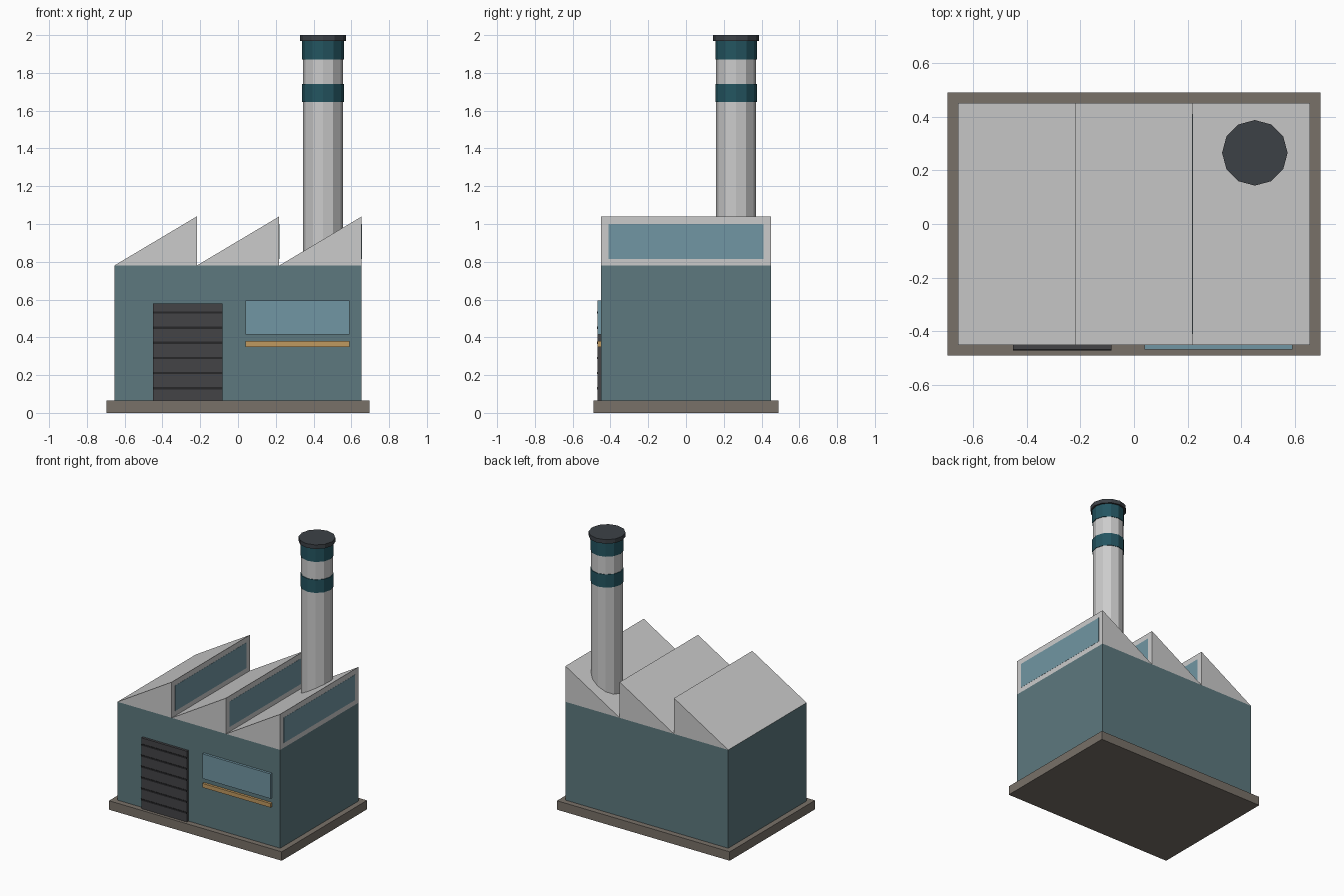
import bpy, bmesh
from math import pi

if "Cube" in bpy.data.objects:
    bpy.data.objects.remove(bpy.data.objects["Cube"])


def material(name, rgb):
    m = bpy.data.materials.new(name)
    m.diffuse_color = (*rgb, 1)
    m.use_nodes = True
    m.node_tree.nodes["Principled BSDF"].inputs["Base Color"].default_value = m.diffuse_color
    return m


TEAL = material("wall_teal", (0.11, 0.19, 0.21))
DARK_TEAL = material("band_teal", (0.017, 0.09, 0.118))
STONE = material("plinth_stone", (0.19, 0.165, 0.14))
CHARCOAL = material("door_charcoal", (0.057, 0.057, 0.062))
BLACK = material("rib_black", (0.02, 0.02, 0.022))
SLATE = material("cap_slate", (0.045, 0.053, 0.062))
GLASS = material("glass_blue", (0.165, 0.305, 0.366))
AMBER = material("trim_amber", (0.53, 0.32, 0.117))


def finish(name, bm, mat):
    bmesh.ops.recalc_face_normals(bm, faces=bm.faces)
    me = bpy.data.meshes.new(name)
    bm.to_mesh(me)
    bm.free()
    ob = bpy.data.objects.new(name, me)
    bpy.context.collection.objects.link(ob)
    if mat:
        me.materials.append(mat)
    return ob


def box(name, x, y, z, mat=None):
    """Box from (min, max) ranges."""
    bm = bmesh.new()
    bmesh.ops.create_cube(bm, size=1)
    for v in bm.verts:
        v.co = [r[0] if c < 0 else r[1] for c, r in zip(v.co, (x, y, z))]
    return finish(name, bm, mat)


def drum(name, radius, z0, z1, mat=None):
    """Twelve-sided chimney section."""
    bpy.ops.mesh.primitive_cylinder_add(
        vertices=12, radius=radius, depth=z1 - z0,
        location=(0.45, 0.265, (z0 + z1) / 2))
    ob = bpy.context.object
    ob.name = name
    if mat:
        ob.data.materials.append(mat)


def prism(name, profile, y0, y1, mat=None):
    """Extrude an xz profile along y."""
    bm = bmesh.new()
    face = bm.faces.new([bm.verts.new((x, y0, z)) for x, z in profile])
    ext = bmesh.ops.extrude_face_region(bm, geom=[face])
    for v in ext["geom"]:
        if isinstance(v, bmesh.types.BMVert):
            v.co.y = y1
    return finish(name, bm, mat)


# Plinth and hall
W, D, EAVES, RIDGE = 0.655, 0.45, 0.78, 1.04
box("plinth", (-0.695, 0.695), (-0.49, 0.49), (0, 0.065), STONE)
box("hall", (-W, W), (-D, D), (0.065, EAVES), TEAL)

# Sawtooth roof with a skylight in each upright face
step = 2 * W / 3
for i in range(3):
    x0 = -W + i * step
    x1 = x0 + step
    prism(f"roof_tooth_{i + 1}", [(x0, EAVES), (x1, EAVES), (x1, RIDGE)], -D, D)
    box(f"skylight_{i + 1}", (x1 - 0.01, x1 + 0.001), (-0.41, 0.41), (0.815, 1.0), GLASS)

# Roller door with ribs
box("roller_door", (-0.45, -0.083), (-0.468, -D), (0.065, 0.58), CHARCOAL)
for i in range(6):
    z = 0.125 + i * 0.08
    box(f"door_rib_{i + 1}", (-0.45, -0.083), (-0.471, -0.46), (z, z + 0.012), BLACK)

# Front window and trim strip
box("front_window", (0.04, 0.59), (-0.468, -D), (0.415, 0.595), GLASS)
box("trim_strip", (0.04, 0.59), (-0.468, -D), (0.35, 0.38), AMBER)

# Chimney
drum("chimney_shaft", 0.106, EAVES, 1.98)
drum("chimney_band_lower", 0.11, 1.645, 1.74, DARK_TEAL)
drum("chimney_band_upper", 0.11, 1.87, 1.97, DARK_TEAL)
drum("chimney_cap", 0.122, 1.97, 2.0, SLATE)
